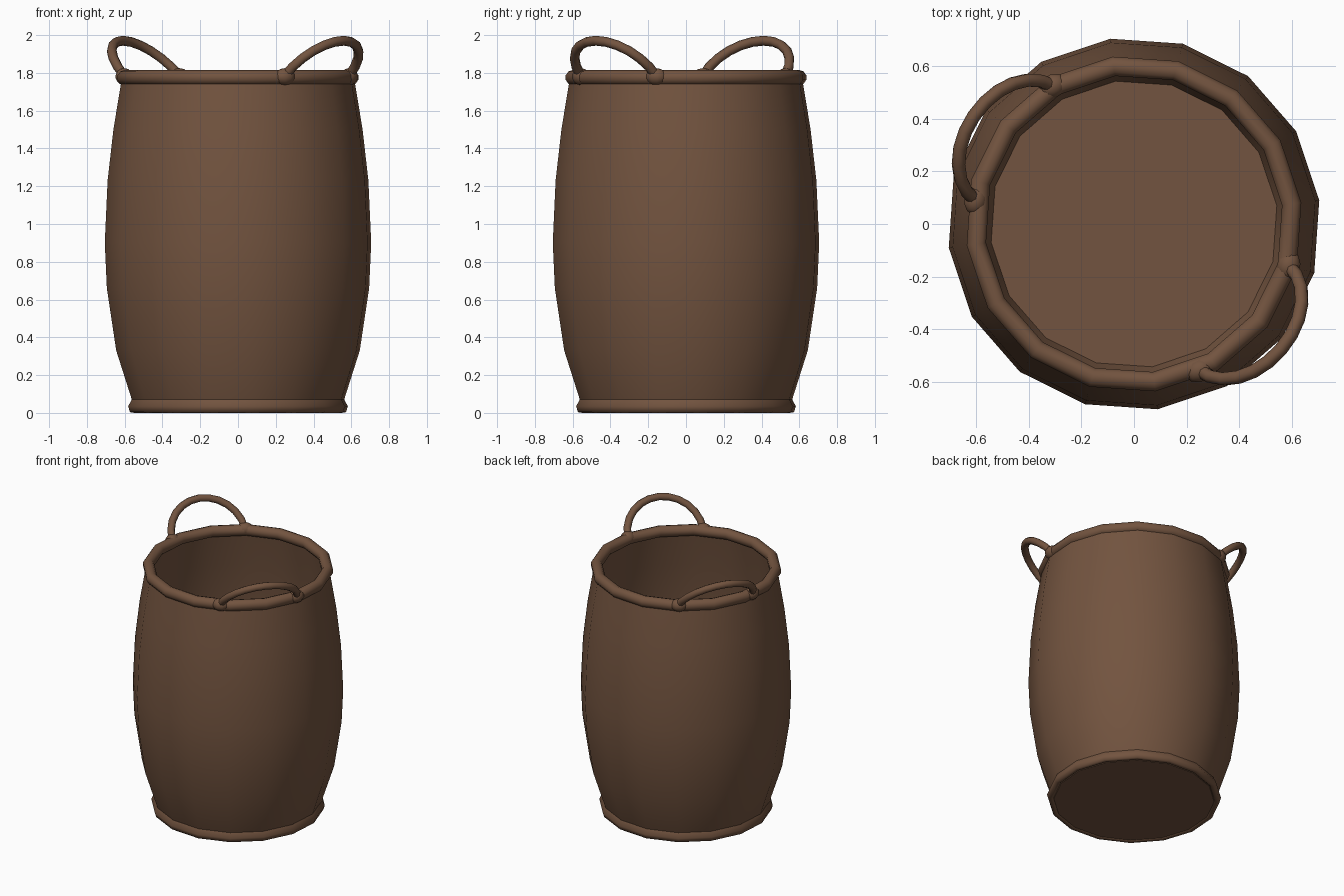
import bpy, math
from mathutils import Vector

if "Cube" in bpy.data.objects:
    bpy.data.objects.remove(bpy.data.objects["Cube"])

SIDES = 16
PHASE = math.radians(7.3)

brown = bpy.data.materials.new("wicker_brown")
brown.diffuse_color = (0.17, 0.088, 0.05, 1)
brown.use_nodes = True
brown.node_tree.nodes["Principled BSDF"].inputs["Base Color"].default_value = brown.diffuse_color


def make(name, verts, faces, angle=50):
    me = bpy.data.meshes.new(name)
    me.from_pydata(verts, [], faces)
    me.materials.append(brown)
    ob = bpy.data.objects.new(name, me)
    bpy.context.collection.objects.link(ob)
    bpy.ops.object.select_all(action='DESELECT')
    ob.select_set(True)
    bpy.context.view_layer.objects.active = ob
    bpy.ops.object.mode_set(mode='EDIT')
    bpy.ops.mesh.select_all(action='SELECT')
    bpy.ops.mesh.normals_make_consistent(inside=False)
    bpy.ops.object.mode_set(mode='OBJECT')
    bpy.ops.object.shade_smooth_by_angle(angle=math.radians(angle))
    return ob


def lathe(name, profile, closed=False, caps=False, angle=50):
    """Revolve (radius, z) points around the z axis."""
    n = len(profile)
    verts = [(r * math.cos(PHASE + math.tau * s / SIDES),
              r * math.sin(PHASE + math.tau * s / SIDES), z)
             for s in range(SIDES) for r, z in profile]
    faces = []
    for s in range(SIDES):
        t = (s + 1) % SIDES
        for i in range(n if closed else n - 1):
            j = (i + 1) % n
            faces.append((s * n + i, t * n + i, t * n + j, s * n + j))
    if caps:
        faces.append([s * n for s in range(SIDES)])
        faces.append([s * n + n - 1 for s in range(SIDES)])
    return make(name, verts, faces, angle)


# Barrel-shaped body: outer wall, then thin inner wall down to the floor
outer = [(0.565, 0.065), (0.65, 0.33), (0.70, 0.66), (0.711, 0.90),
         (0.696, 1.23), (0.665, 1.50), (0.622, 1.76)]
inner = [(r - 0.014, z) for r, z in reversed(outer[1:])] + [(0.548, 0.05)]
lathe("basket_body", [(0.54, 0.004)] + outer + inner, caps=True)

# Foot ring
lathe("foot_ring", [(0.538, 0.012), (0.553, 0.0), (0.577, 0.004), (0.586, 0.035),
                    (0.568, 0.07), (0.552, 0.06)], closed=True, angle=70)

# Rolled rim
lathe("rim", [(0.605 + 0.039 * math.cos(a), 1.775 + 0.04 * math.sin(a))
              for a in (math.tau * (k + 0.5) / 10 for k in range(10))], closed=True)


# Handles: semicircular loops tilted outward, with a knot at each end
def handle(name, degrees):
    d = math.radians(degrees)
    out = Vector((math.cos(d), math.sin(d), 0))
    side = Vector((-math.sin(d), math.cos(d), 0))
    lift = (out + Vector((0, 0, 1))).normalized()
    centre = out * 0.55 + Vector((0, 0, 1.785))
    normal = side.cross(lift)
    steps, ring, tube, big = 12, 8, 0.026, 0.262
    verts, faces = [], []
    for s in range(steps + 1):
        a = math.pi * s / steps
        radial = side * math.cos(a) + lift * math.sin(a)
        for k in range(ring):
            b = math.tau * k / ring
            verts.append(centre + radial * (big + tube * math.cos(b))
                         + normal * tube * math.sin(b))
    for s in range(steps):
        for k in range(ring):
            m = (k + 1) % ring
            faces.append((s * ring + k, s * ring + m,
                          (s + 1) * ring + m, (s + 1) * ring + k))
    faces += [list(range(ring)), list(range(steps * ring, (steps + 1) * ring))]
    make(name, verts, faces, 60)
    for i, sign in enumerate((1, -1)):
        p = centre + side * sign * big
        bpy.ops.mesh.primitive_uv_sphere_add(segments=10, ring_count=7, radius=0.046,
                                             location=(p.x, p.y, 1.78))
        knot = bpy.context.object
        knot.name = f"{name}_knot_{i + 1}"
        knot.scale = (1.0, 1.25, 0.98)
        knot.rotation_euler.z = math.atan2(p.y, p.x)
        knot.data.materials.append(brown)
        bpy.ops.object.shade_smooth()


handle("handle_back_left", 146)
handle("handle_front_right", -40.5)
